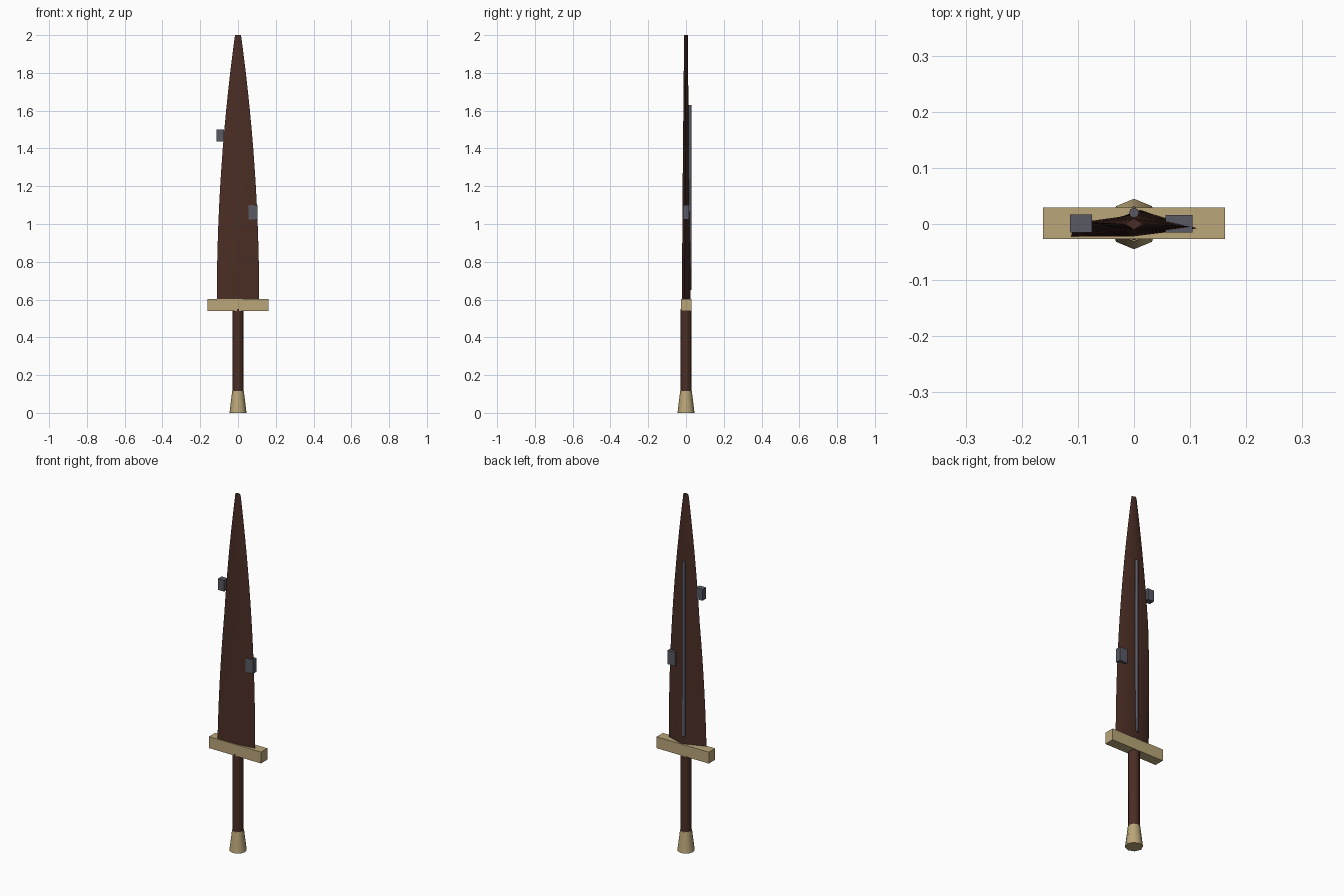
import bpy, math
from mathutils import Vector

if "Cube" in bpy.data.objects:
    bpy.data.objects.remove(bpy.data.objects["Cube"])


def material(name, rgb):
    m = bpy.data.materials.new(name)
    m.diffuse_color = (*rgb, 1)
    m.use_nodes = True
    m.node_tree.nodes["Principled BSDF"].inputs["Base Color"].default_value = m.diffuse_color
    return m


BROWN = material("dark_brown", (0.07, 0.027, 0.018))
BRASS = material("pale_brass", (0.49, 0.38, 0.19))
STEEL = material("grey_steel", (0.10, 0.10, 0.13))


def loft(name, rings, mat, angle=None):
    """Skin a stack of equal-length rings and cap both ends."""
    n = len(rings[0])
    verts = [p for r in rings for p in r]
    faces = [(k * n + i, k * n + (i + 1) % n, (k + 1) * n + (i + 1) % n, (k + 1) * n + i)
             for k in range(len(rings) - 1) for i in range(n)]
    faces.append(tuple(reversed(range(n))))
    faces.append(tuple(range(len(verts) - n, len(verts))))
    me = bpy.data.meshes.new(name)
    me.from_pydata(verts, [], faces)
    me.materials.append(mat)
    ob = bpy.data.objects.new(name, me)
    bpy.context.collection.objects.link(ob)
    if angle:
        bpy.ops.object.select_all(action='DESELECT')
        bpy.context.view_layer.objects.active = ob
        ob.select_set(True)
        bpy.ops.object.shade_smooth_by_angle(angle=math.radians(angle))
    return ob


def circle(x, y, z, r, n=8):
    return [(x + r * math.cos(math.tau * i / n), y + r * math.sin(math.tau * i / n), z)
            for i in range(n)]


def box(name, x, y, z, mat):
    return loft(name, [[(x[0], y[0], h), (x[1], y[0], h), (x[1], y[1], h), (x[0], y[1], h)]
                       for h in z], mat)


# Pommel and grip: tapered octagonal prisms, smooth sides
loft("pommel", [circle(0, 0, 0, 0.045), circle(0, 0, 0.115, 0.031)], BRASS, 55)
loft("grip", [circle(0, 0, 0.11, 0.029), circle(0, 0, 0.55, 0.029)], BROWN, 55)

# Crossguard
box("crossguard", (-0.162, 0.162), (-0.027, 0.029), (0.54, 0.604), BRASS)

# Blade: slightly skewed diamond section that evens out toward the tip
base = [(-1, -0.022), (0.0, -0.022), (1, -0.008), (0.1, 0.025)]
middle = [(-1, 0.004), (0.0, -0.017), (1, -0.004), (0.0, 0.015)]
tip = [(-1, 0.0), (0.0, -0.010), (1, 0.0), (0.0, 0.010)]
rings = []
STEPS = 14
for k in range(STEPS + 1):
    t = k / STEPS
    w = 0.016 + 0.096 * (1 - t * t)
    a, b, f = (base, middle, t / 0.5) if t < 0.5 else (middle, tip, (t - 0.5) / 0.5)
    ring = []
    for p, q in zip(a, b):
        v = Vector(p).lerp(Vector(q), f)
        ring.append((v.x * w, v.y, 0.6 + 1.4 * t))
    rings.append(ring)
loft("blade", rings, BROWN, 60)

# Steel rod along the back ridge
loft("back_rod", [circle(0, 0.02, 0.65, 0.009), circle(0, 0.02, 1.63, 0.009)], STEEL, 55)

# Steel blocks on the blade edges
box("left_edge_block", (-0.114, -0.075), (-0.015, 0.017), (1.437, 1.5), STEEL)
box("right_edge_block", (0.056, 0.104), (-0.015, 0.016), (1.023, 1.1), STEEL)
